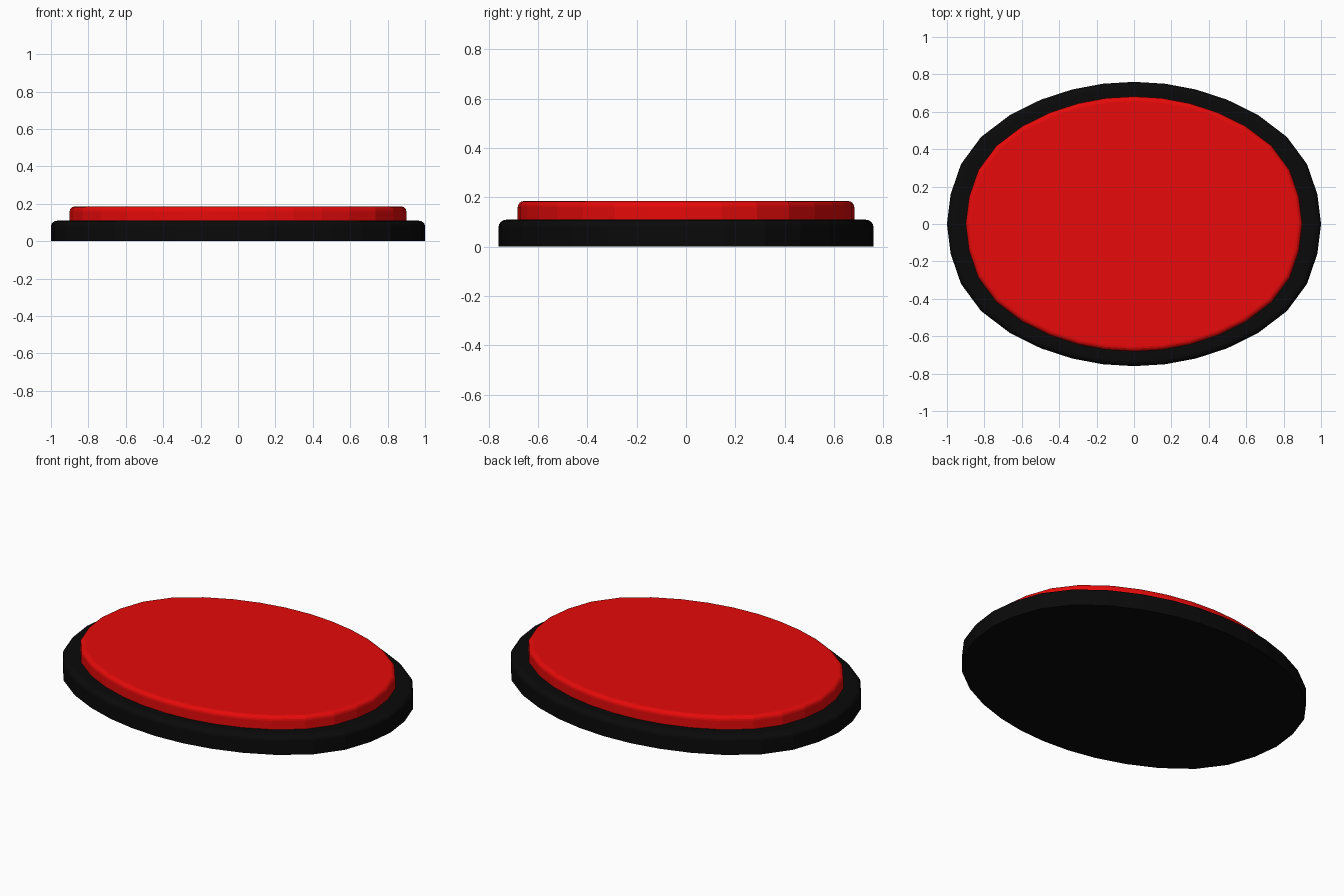
import bpy, bmesh
from math import sin, cos, pi

if "Cube" in bpy.data.objects:
    bpy.data.objects.remove(bpy.data.objects["Cube"])

# Quarter outline of the softly squared oval, mirrored to a full ring
QUARTER = [(1, 0), (.98, .16), (.925, .32), (.818, .465), (.663, .583),
           (.497, .665), (.331, .719), (.166, .75), (0, .76)]
OUTLINE = (QUARTER[:-1] + [(-x, y) for x, y in QUARTER[:0:-1]]
           + [(-x, -y) for x, y in QUARTER[:-1]]
           + [(x, -y) for x, y in QUARTER[:0:-1]])


def material(name, color):
    mat = bpy.data.materials.new(name)
    mat.diffuse_color = color
    mat.use_nodes = True
    mat.node_tree.nodes["Principled BSDF"].inputs["Base Color"].default_value = mat.diffuse_color
    return mat


def oval_disc(name, rx, ry, z0, z1, inset, drop, mat, steps=4):
    """Closed, flat-faced oval slab with a rounded upper rim."""
    profile = [(0, z0)]
    for i in range(steps + 1):
        a = i / steps * pi / 2
        profile.append((inset * (1 - cos(a)), z1 - drop + drop * sin(a)))
    bm = bmesh.new()
    rings = [[bm.verts.new((x * (rx - d), y / .76 * (ry - d), z))
              for x, y in OUTLINE] for d, z in profile]
    n = len(OUTLINE)
    for lo, hi in zip(rings, rings[1:]):
        for i in range(n):
            j = (i + 1) % n
            bm.faces.new((lo[i], lo[j], hi[j], hi[i]))
    bm.faces.new(rings[0][::-1])
    bm.faces.new(rings[-1])
    mesh = bpy.data.meshes.new(name)
    bm.to_mesh(mesh)
    bm.free()
    mesh.materials.append(mat)
    obj = bpy.data.objects.new(name, mesh)
    bpy.context.collection.objects.link(obj)
    return obj


black = material("black", (0.003, 0.003, 0.003, 1))
red = material("red", (0.8, 0.003, 0.003, 1))

# Black base and raised red pad
oval_disc("base", 1, .76, 0, .11, .035, .03, black)
oval_disc("pad", .9, .682, .11, .185, .025, .025, red)
